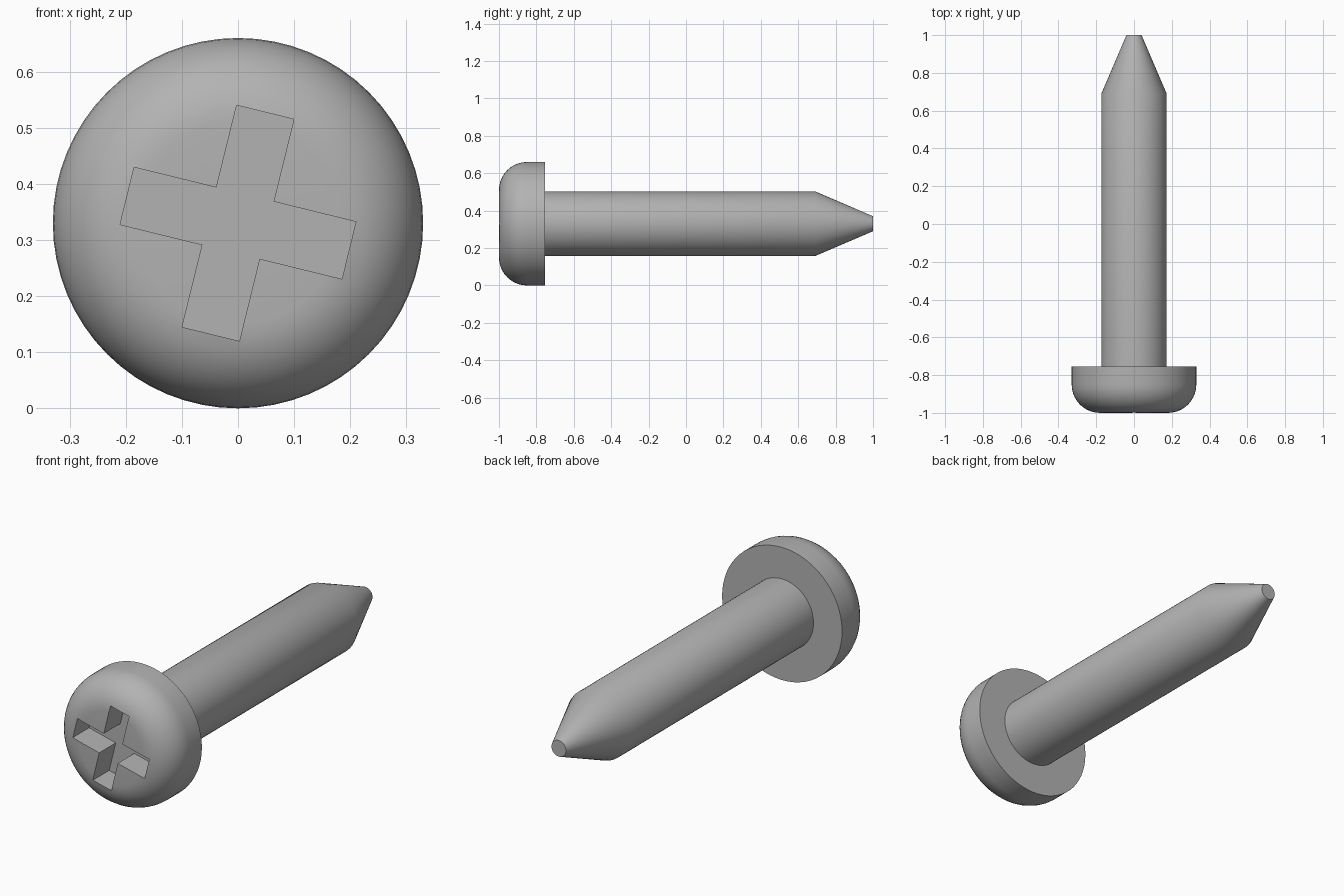
import bpy, bmesh
from math import sin, cos, pi, radians

SEGMENTS = 64
AXIS_Z = 0.33      # height of the screw axis

if "Cube" in bpy.data.objects:
    bpy.data.objects.remove(bpy.data.objects["Cube"], do_unlink=True)

steel = bpy.data.materials.new("grey_steel")
steel.use_nodes = True
GREY = (0.45, 0.45, 0.45, 1)
steel.diffuse_color = GREY
steel.node_tree.nodes["Principled BSDF"].inputs["Base Color"].default_value = GREY


def finish(name, bm):
    bmesh.ops.recalc_face_normals(bm, faces=bm.faces)
    mesh = bpy.data.meshes.new(name)
    bm.to_mesh(mesh)
    bm.free()
    mesh.materials.append(steel)
    obj = bpy.data.objects.new(name, mesh)
    obj.location.z = AXIS_Z
    bpy.context.collection.objects.link(obj)
    return obj


def select_only(obj):
    bpy.ops.object.select_all(action='DESELECT')
    obj.select_set(True)
    bpy.context.view_layer.objects.active = obj


def lathe(name, profile):
    """Closed solid turned about the y axis from (radius, y) points."""
    bm = bmesh.new()
    rings = [[bm.verts.new((r * cos(2 * pi * i / SEGMENTS), y, r * sin(2 * pi * i / SEGMENTS)))
              for i in range(SEGMENTS)] for r, y in profile]
    for a, b in zip(rings, rings[1:]):
        for i in range(SEGMENTS):
            j = (i + 1) % SEGMENTS
            bm.faces.new((a[i], a[j], b[j], b[i]))
    bm.faces.new(rings[0])
    bm.faces.new(rings[-1])
    return finish(name, bm)


# Pan head with a rounded front rim
FILLET, HEAD_R = 0.15, 0.33
arc = [radians(90 * k / 10) for k in range(11)]
head = lathe("head", [(HEAD_R - FILLET + FILLET * sin(t), -1 + FILLET - FILLET * cos(t))
                      for t in arc] + [(HEAD_R, -0.755)])

# Cross-shaped driver recess, turned slightly about the axis
W, L, TURN = 0.0525, 0.2035, radians(-13.8)
bm = bmesh.new()
outline = []
for k in range(4):
    a = TURN + k * pi / 2
    for u, v in ((L, -W), (L, W), (W, W)):
        outline.append(bm.verts.new((u * cos(a) - v * sin(a), -1.1, u * sin(a) + v * cos(a))))
base = bm.faces.new(outline)
extruded = bmesh.ops.extrude_face_region(bm, geom=[base])["geom"]
bmesh.ops.translate(bm, vec=(0, 0.23, 0),
                    verts=[g for g in extruded if isinstance(g, bmesh.types.BMVert)])
cutter = finish("recess_cutter", bm)
cutter.hide_render = True

cut = head.modifiers.new("recess", 'BOOLEAN')
cut.operation = 'DIFFERENCE'
cut.solver = 'EXACT'
cut.object = cutter
select_only(head)
bpy.ops.object.modifier_apply(modifier=cut.name)
bpy.data.objects.remove(cutter, do_unlink=True)

# Plain shank with a tapered, blunt tip
shank = lathe("shank", [(0.173, -0.76), (0.173, 0.69), (0.04, 1.0)])

for part in (head, shank):
    select_only(part)
    bpy.ops.object.shade_smooth_by_angle(angle=radians(30))
